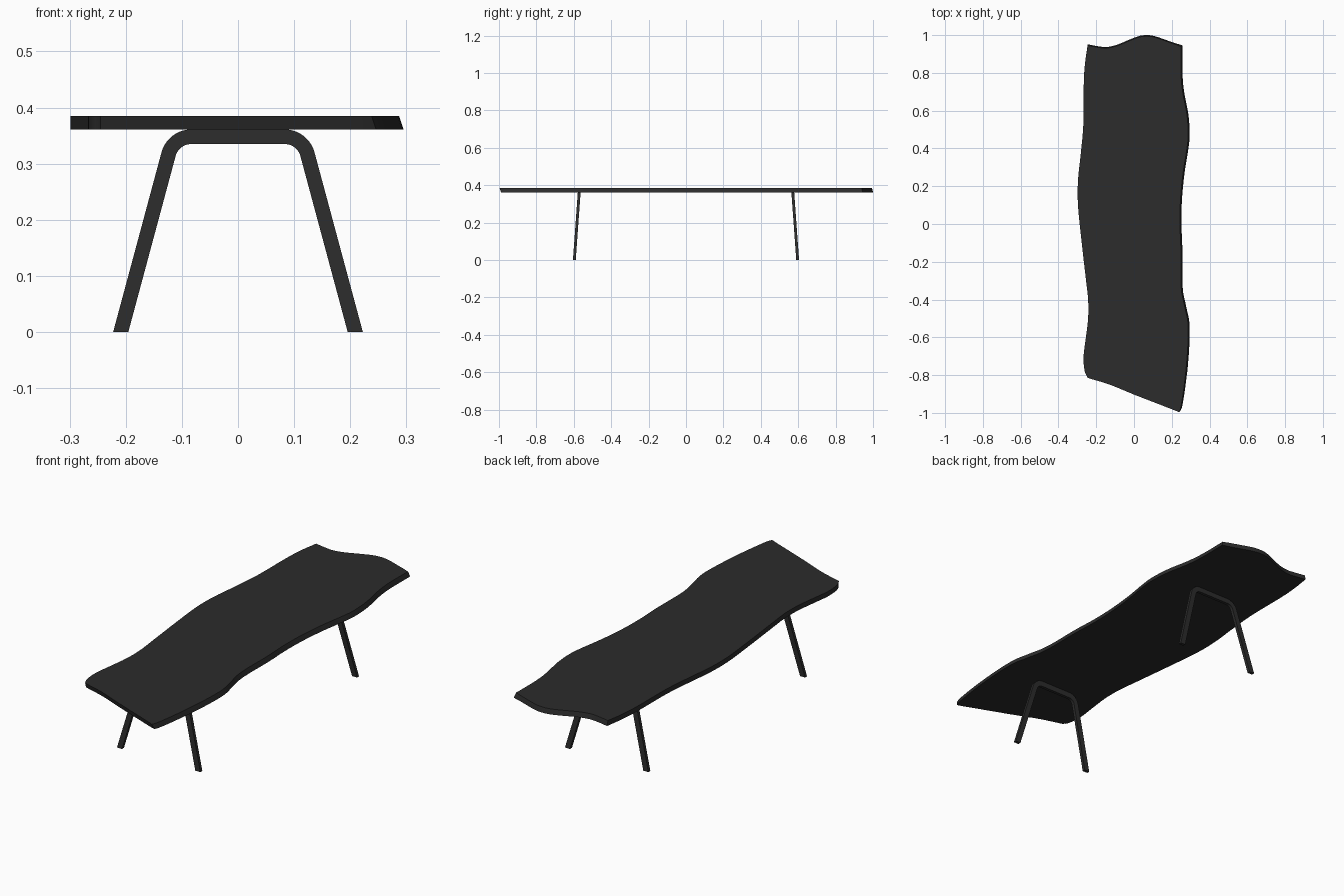
import bpy, bmesh, math
from mathutils import Vector

if "Cube" in bpy.data.objects:
    bpy.data.objects.remove(bpy.data.objects["Cube"])

dark = bpy.data.materials.new("charcoal")
dark.diffuse_color = (0.025, 0.025, 0.025, 1)
dark.use_nodes = True
dark.node_tree.nodes["Principled BSDF"].inputs["Base Color"].default_value = dark.diffuse_color


def make_object(name, bm):
    bmesh.ops.recalc_face_normals(bm, faces=bm.faces)
    mesh = bpy.data.meshes.new(name)
    bm.to_mesh(mesh)
    bm.free()
    mesh.materials.append(dark)
    obj = bpy.data.objects.new(name, mesh)
    bpy.context.collection.objects.link(obj)
    bpy.ops.object.select_all(action='DESELECT')
    obj.select_set(True)
    bpy.context.view_layer.objects.active = obj
    bpy.ops.object.shade_smooth_by_angle(angle=math.radians(30))
    return obj


def loft(bm, a, b):
    """Prism between two matching closed loops of points."""
    va = [bm.verts.new(p) for p in a]
    vb = [bm.verts.new(p) for p in b]
    n = len(va)
    for i in range(n):
        j = (i + 1) % n
        bm.faces.new((va[i], va[j], vb[j], vb[i]))
    return va, vb


def smooth(points, steps=4):
    """Catmull-Rom through open points, last point left out."""
    p = [Vector(q) for q in points]
    p = [2 * p[0] - p[1]] + p + [2 * p[-1] - p[-2]]
    out = []
    for i in range(1, len(p) - 2):
        a, b, c, d = p[i - 1:i + 3]
        for s in range(steps):
            t = s / steps
            out.append(0.5 * (2 * b + (c - a) * t + (2 * a - 5 * b + 4 * c - d) * t * t
                              + (3 * b - a - 3 * c + d) * t ** 3))
    return out


# Wavy slab outline, one list per side, counter-clockwise
front_end = [(-.245, -.815), (-.13, -.85), (0, -.903), (.16, -.965), (.242, -.997)]
right_side = [(.242, -.997), (.254, -.96), (.274, -.82), (.288, -.66), (.29, -.53),
              (.273, -.44), (.253, -.33), (.252, -.13), (.247, 0), (.25, .13),
              (.263, .265), (.284, .4), (.291, .475), (.284, .58), (.263, .69),
              (.253, .79), (.253, .945)]
back_end = [(.253, .945), (.19, .967), (.115, .993), (.073, 1.0), (.03, .996),
            (-.022, .977), (-.09, .949), (-.145, .937), (-.19, .941), (-.245, .951)]
left_side = [(-.245, .951), (-.26, .845), (-.266, .74), (-.268, .53), (-.282, .37),
             (-.296, .238), (-.297, .106), (-.279, -.08), (-.255, -.29), (-.243, -.4),
             (-.243, -.5), (-.256, -.61), (-.267, -.70), (-.262, -.775), (-.245, -.815)]

# Seat slab, edges slanted on the right side and at the ends
Z0, Z1 = 0.361, 0.385
bottom, top = [], []
for side in (front_end, right_side, back_end, left_side):
    for p in smooth(side):
        slant_x = 0.008 if p.x > 0.23 else 0
        bottom.append((p.x + (slant_x and 0.004), p.y + (0.008 if p.y < -0.8 else 0), Z0))
        top.append((p.x - slant_x / 2, p.y - (0.006 if p.y > 0.92 else 0), Z1))
bm = bmesh.new()
vb, vt = loft(bm, bottom, top)
bm.faces.new(vb)
bm.faces.new(vt)
make_object("seat_slab", bm)

# Leg frame profile: half of outer and inner edge in the xz plane
SLOPE, R, W, TOP = 0.269, 0.042, 0.013, 0.361
lean = math.atan(SLOPE)
cz = TOP - W - R
corner_x = -0.209 + SLOPE * (TOP - W)
cx = corner_x + R * math.tan((math.pi / 2 - lean) / 2)


def edge(r, foot_x):
    pts = [(foot_x, 0)]
    for i in range(11):
        a = math.pi - lean + (math.pi / 2 - math.pi + lean) * i / 10
        pts.append((cx + r * math.cos(a), cz + r * math.sin(a)))
    return pts + [(-x, z) for x, z in reversed(pts)]


outer, inner = edge(R + W, -0.2225), edge(R - W, -0.1955)


# Two bent flat-bar frames, splayed toward the ends
for name, s in (("front_leg_frame", -1), ("back_leg_frame", 1)):
    bm = bmesh.new()
    rings = []
    for (xo, zo), (xi, zi) in zip(outer, inner):
        ring = []
        for x, z, t in ((xo, zo, -1), (xo, zo, 1), (xi, zi, 1), (xi, zi, -1)):
            y = s * (0.597 - 0.026 * z / TOP) + t * 0.0075
            ring.append(bm.verts.new((x, y, z)))
        rings.append(ring)
    for a, b in zip(rings, rings[1:]):
        for i in range(4):
            j = (i + 1) % 4
            bm.faces.new((a[i], a[j], b[j], b[i]))
    bm.faces.new(rings[0])
    bm.faces.new(rings[-1])
    make_object(name, bm)
